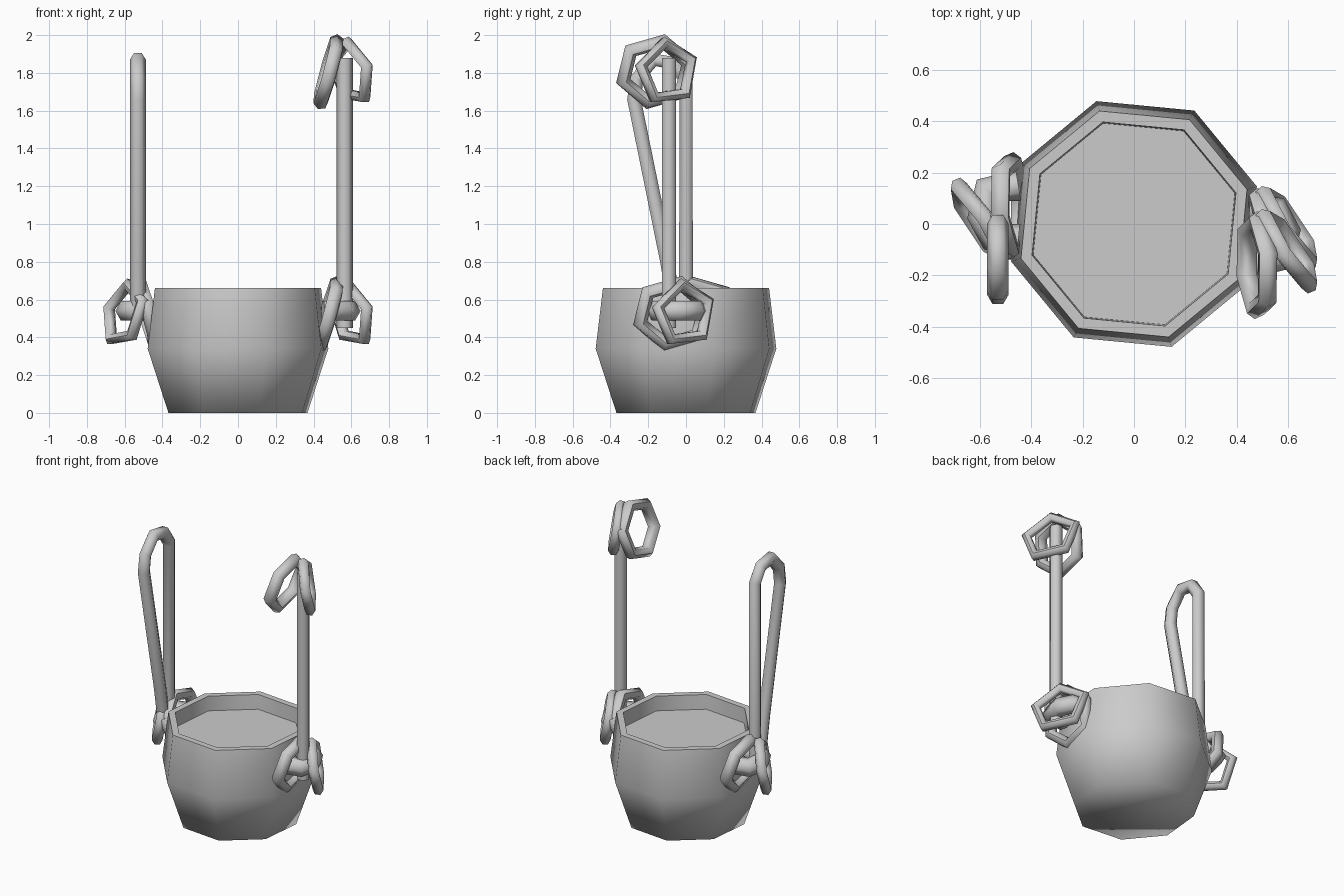
import bpy, bmesh, math
from mathutils import Vector

if "Cube" in bpy.data.objects:
    bpy.data.objects.remove(bpy.data.objects["Cube"], do_unlink=True)

grey = bpy.data.materials.new("plain grey")
grey.use_nodes = True
colour = (0.6, 0.6, 0.6, 1)
grey.diffuse_color = colour
grey.node_tree.nodes["Principled BSDF"].inputs["Base Color"].default_value = colour


def select(obj):
    bpy.ops.object.select_all(action='DESELECT')
    obj.select_set(True)
    bpy.context.view_layer.objects.active = obj


def smooth(obj, degrees):
    select(obj)
    bpy.ops.object.shade_smooth_by_angle(angle=math.radians(degrees))


def lathe(name, profile, sides, turn):
    """Revolve rings of (radius, height) and cap both ends."""
    bm = bmesh.new()
    angles = [turn + math.tau * i / sides for i in range(sides)]
    rings = [[bm.verts.new((r * math.cos(a), r * math.sin(a), z)) for a in angles]
             for r, z in profile]
    for low, high in zip(rings, rings[1:]):
        for i in range(sides):
            j = (i + 1) % sides
            bm.faces.new((low[i], low[j], high[j], high[i]))
    bm.faces.new(rings[0][::-1])
    bm.faces.new(rings[-1])
    mesh = bpy.data.meshes.new(name)
    bm.to_mesh(mesh)
    bm.free()
    mesh.materials.append(grey)
    obj = bpy.data.objects.new(name, mesh)
    bpy.context.collection.objects.link(obj)
    smooth(obj, 75)


def rope(name, points, radius, closed=False):
    """Sweep a six-sided rope along straight segments."""
    curve = bpy.data.curves.new(name, 'CURVE')
    curve.dimensions = '3D'
    curve.bevel_depth = radius
    curve.bevel_resolution = 1
    curve.use_fill_caps = not closed
    spline = curve.splines.new('POLY')
    spline.points.add(len(points) - 1)
    for point, co in zip(spline.points, points):
        point.co = (*co, 1)
    spline.use_cyclic_u = closed
    curve.materials.append(grey)
    obj = bpy.data.objects.new(name, curve)
    bpy.context.collection.objects.link(obj)
    select(obj)
    bpy.ops.object.convert(target='MESH')
    smooth(bpy.context.object, 65)


def loop(centre, across, up, sides, turn):
    """Corner points of a tilted polygon."""
    c, u, v = Vector(centre), Vector(across), Vector(up)
    angles = [turn + math.tau * i / sides for i in range(sides)]
    return [c + u * math.cos(a) + v * math.sin(a) for a in angles]


def knot(prefix, shift, side=1):
    """Two interlocked loops; side -1 turns the knot half way round z."""
    def place(points):
        return [Vector((p[0] * side, p[1] * side, p[2])) + Vector(shift) for p in points]
    inner = loop((0.48, -0.07, 0.525), (-0.01, 0.18, 0), (0.045, 0, 0.165), 6, 0.3)
    outer = loop((0.6, -0.01, 0.525), (0.09, -0.14, 0), (-0.03, 0, 0.155), 5, 0.2)
    rope(prefix + "_inner_loop", place(inner), 0.04, True)
    rope(prefix + "_outer_loop", place(outer), 0.034, True)
    return place


# Pot with belly, rim and filled inside
lathe("pot", [(0.385, 0), (0.5, 0.34), (0.46, 0.66), (0.415, 0.66), (0.41, 0.56)],
      8, math.radians(17))

# Knots beside the pot, each with a thick wrap
wrap = [(0.45, 0.06, 0.54), (0.55, 0.05, 0.54), (0.59, -0.03, 0.54),
        (0.57, -0.13, 0.54), (0.45, -0.15, 0.54)]
for name, side in (("left_knot", 1), ("right_knot", -1)):
    place = knot(name, (0, 0, 0), side)
    rope(name + "_wrap", place(wrap), 0.06)

# Single upright rope ending in a knot
rope("left_rope", [(0.565, -0.09, 0.45), (0.565, -0.09, 1.88)], 0.043)
knot("top_knot", (0, -0.09, 1.28))

# Doubled rope forming a tall narrow loop
rope("right_rope", [(-0.53, 0, 0.5), (-0.53, 0, 1.76), (-0.53, -0.06, 1.85),
                    (-0.53, -0.17, 1.87), (-0.53, -0.26, 1.77), (-0.53, -0.275, 1.66),
                    (-0.53, -0.1, 0.8), (-0.53, -0.05, 0.5)], 0.042)
